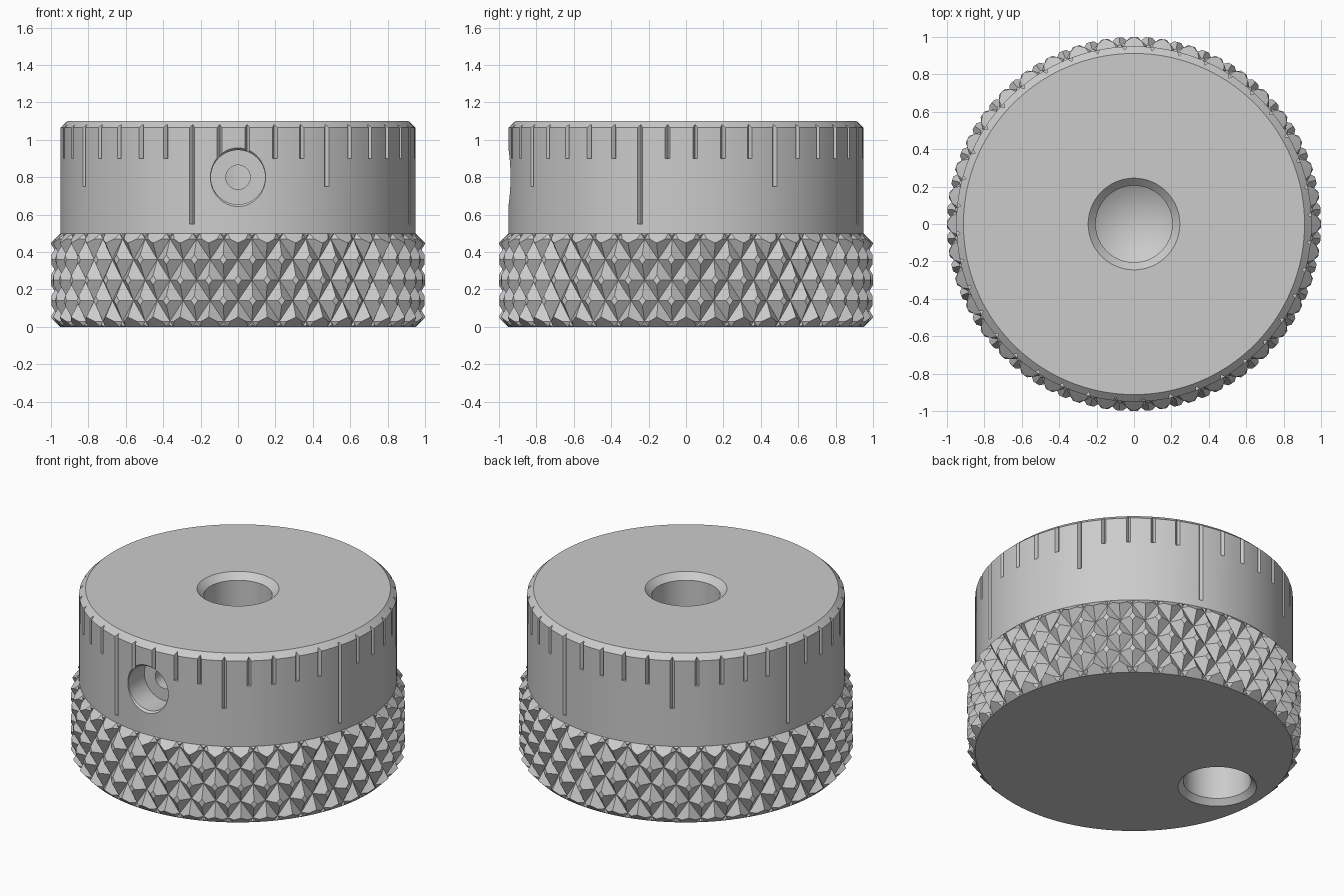
import bpy, bmesh, math
from mathutils import Vector, Matrix

cube = bpy.data.objects.get("Cube")
if cube:
    bpy.data.objects.remove(cube, do_unlink=True)

GREY = 0.6
metal = bpy.data.materials.new("grey metal")
metal.use_nodes = True
metal.diffuse_color = (GREY, GREY, GREY, 1)
metal.node_tree.nodes["Principled BSDF"].inputs["Base Color"].default_value = (GREY, GREY, GREY, 1)


def finish(bm, name):
    bmesh.ops.recalc_face_normals(bm, faces=bm.faces)
    mesh = bpy.data.meshes.new(name)
    bm.to_mesh(mesh)
    bm.free()
    obj = bpy.data.objects.new(name, mesh)
    obj.data.materials.append(metal)
    bpy.context.collection.objects.link(obj)
    return obj


def lathe(name, profile, steps, matrix=Matrix()):
    """Closed solid from a (radius, height) profile that starts and ends on the axis."""
    bm = bmesh.new()
    verts = [bm.verts.new((r, 0, z)) for r, z in profile]
    edges = [bm.edges.new(pair) for pair in zip(verts, verts[1:])]
    bmesh.ops.spin(bm, geom=verts + edges, axis=(0, 0, 1), cent=(0, 0, 0),
                   angle=math.tau, steps=steps, use_merge=True)
    bmesh.ops.remove_doubles(bm, verts=bm.verts, dist=1e-5)
    bm.transform(matrix)
    return finish(bm, name)


def polar(r, angle, z):
    # angle is measured from the front towards +x
    return (r * math.sin(angle), -r * math.cos(angle), z)


# Dial body, narrowed behind the knurled band
body = lathe("dial_body", [(0, 0), (0.95, 0), (0.93, 0.02), (0.93, 0.48), (0.95, 0.5),
                           (0.95, 1.065), (0.912, 1.1), (0, 1.1)], 160)

# Scale marks: V grooves, every tenth long and every fifth between medium
bm = bmesh.new()
MARKS = 40
for i in range(MARKS):
    low = 0.55 if i % 10 == 0 else 0.75 if i % 5 == 0 else 0.9
    a = math.radians(-15) + math.tau * i / MARKS
    section = [(0.93, 0), (0.98, 0.032), (0.98, -0.032)]
    bottom, top = [[bm.verts.new(polar(r, a + w / r, z)) for r, w in section]
                   for z in (low, 1.2)]
    bm.faces.new(bottom)
    bm.faces.new(top)
    for k in range(3):
        n = (k + 1) % 3
        bm.faces.new((bottom[k], bottom[n], top[n], top[k]))
marks = finish(bm, "scale_mark_cutter")

# Centre bore with a drill-point end, crank hole beneath, stepped screw hole in front
bore = lathe("bore_cutter", [(0, 0.23), (0.205, 0.35), (0.205, 1.06), (0.245, 1.1),
                             (0.245, 1.2), (0, 1.2)], 96)
crank_hole = lathe("crank_hole_cutter", [(0, -0.1), (0.235, -0.1), (0.235, 0), (0.203, 0.035),
                                         (0.203, 0.5), (0, 0.6)], 96,
                   Matrix.Translation((-0.65, 0, 0)))
screw_hole = lathe("screw_hole_cutter", [(0, 0.1), (0.065, 0.1), (0.065, 0.77), (0.145, 0.77),
                                         (0.145, 0.935), (0.165, 0.96), (0.165, 1.1), (0, 1.1)], 64,
                   Matrix.Translation((0, 0, 0.8)) @ Matrix.Rotation(math.radians(90), 4, 'X'))

cutters = [marks, bore, crank_hole, screw_hole]
for cutter in cutters:
    cutter.hide_render = True
    mod = body.modifiers.new(cutter.name, 'BOOLEAN')
    mod.operation = 'DIFFERENCE'
    mod.solver = 'EXACT'
    mod.object = cutter
graph = bpy.context.evaluated_depsgraph_get()
cut_mesh = bpy.data.meshes.new_from_object(body.evaluated_get(graph))
body.modifiers.clear()
body.data = cut_mesh
for cutter in cutters:
    bpy.data.objects.remove(cutter, do_unlink=True)

for obj in bpy.context.selected_objects:
    obj.select_set(False)
body.select_set(True)
bpy.context.view_layer.objects.active = body
bpy.ops.object.shade_smooth_by_angle(angle=math.radians(25))

# Knurled band: blunt pyramids laid out flat as (angle, radius, height)
COLUMNS, PITCH, HIGH, FLOOR, BLUNT = 40, 0.22, 0.5, 0.95, 0.24
half_a, half_z = math.pi / COLUMNS, PITCH / 2
bm = bmesh.new()
for row in range(-4, 5):
    for col in range(COLUMNS):
        a = (2 * col + row % 2) * half_a
        z = HIGH / 2 + row * half_z
        corners = [(half_a, 0), (0, half_z), (-half_a, 0), (0, -half_z)]
        base = [bm.verts.new((a + da, FLOOR, z + dz)) for da, dz in corners]
        tip = [bm.verts.new((a + da * BLUNT, 1, z + dz * BLUNT)) for da, dz in corners]
        bm.faces.new(tip)
        for k in range(4):
            n = (k + 1) % 4
            bm.faces.new((base[k], base[n], tip[n], tip[k]))


def slice_band(point, normal, trim=False):
    bmesh.ops.bisect_plane(bm, geom=bm.verts[:] + bm.edges[:] + bm.faces[:], dist=1e-6,
                           plane_co=point, plane_no=normal, clear_outer=trim)


# Trim both ends, then press the band down onto its two chamfers
slice_band((0, 0, 0), (0, 0, -1), True)
slice_band((0, 0, HIGH), (0, 0, 1), True)
slice_band((0, FLOOR, 0), Vector((0, 1, -1)).normalized())
slice_band((0, FLOOR, HIGH), Vector((0, 1, 1)).normalized())
for v in bm.verts:
    r = min(v.co.y, FLOOR + v.co.z, FLOOR + HIGH - v.co.z)
    v.co = polar(r, v.co.x, v.co.z)
bmesh.ops.remove_doubles(bm, verts=bm.verts, dist=1e-4)
finish(bm, "knurled_band")
